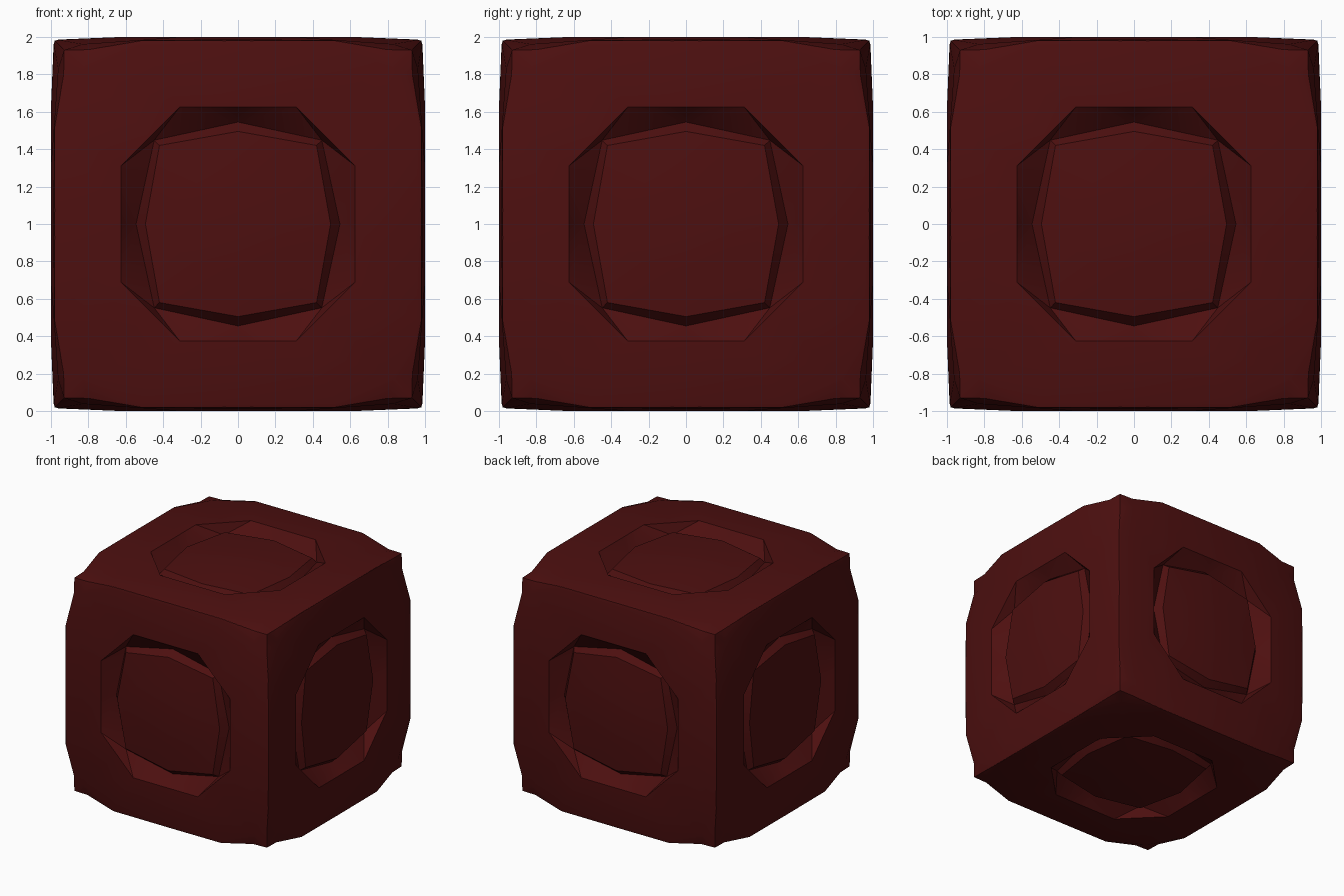
import bpy, bmesh, math
from itertools import permutations, product
from mathutils import Vector

if "Cube" in bpy.data.objects:
    bpy.data.objects.remove(bpy.data.objects["Cube"])

mat = bpy.data.materials.new("dark red")
mat.diffuse_color = (0.075, 0.005, 0.005, 1)
mat.use_nodes = True
mat.node_tree.nodes["Principled BSDF"].inputs["Base Color"].default_value = mat.diffuse_color


def build(name, pts, polys):
    """Repeat one eighth of a cube face (u >= v >= 0, w outward) over all 48 symmetries."""
    bm = bmesh.new()
    for order in permutations(range(3)):
        for signs in product((1, -1), repeat=3):
            for poly in polys:
                verts = []
                for key in poly:
                    p = pts[key]
                    verts.append(bm.verts.new(Vector([p[order[i]] * signs[i] for i in range(3)])
                                              + Vector((0, 0, 1))))
                f = bm.faces.new(verts)
                f.normal_update()
                if f.normal.dot(f.calc_center_median() - Vector((0, 0, 1))) < 0:
                    f.normal_flip()
    bmesh.ops.remove_doubles(bm, verts=bm.verts, dist=0.0005)
    mesh = bpy.data.meshes.new(name)
    bm.to_mesh(mesh)
    bm.free()
    mesh.materials.append(mat)
    obj = bpy.data.objects.new(name, mesh)
    bpy.context.collection.objects.link(obj)
    bpy.ops.object.select_all(action='DESELECT')
    obj.select_set(True)
    bpy.context.view_layer.objects.active = obj
    bpy.ops.object.shade_smooth_by_angle(angle=math.radians(30))


# outer cube frame with octagonal openings, cut corners and sloped recess walls
shell = {
    "rim_a": (0.625, 0, 1.0), "rim_b": (0.625, 0.312, 1.0), "rim_d": (0.468, 0.468, 1.0),
    "edge0": (0.958, 0, 0.986), "edge1": (0.958, 0.52, 0.984),
    "mid0": (0.98, 0, 0.98), "mid1": (0.98, 0.52, 0.978),
    "near": (0.932, 0.80, 0.932), "corner": (0.93, 0.93, 0.93),
    "face": (0.83, 0.83, 0.962),
    "base_a": (0.545, 0, 0.90), "base_d": (0.448, 0.448, 0.905),
}
build("cube_frame", shell, [
    ("rim_a", "rim_b", "edge1", "edge0"),
    ("edge0", "edge1", "mid1", "mid0"),
    ("rim_b", "rim_d", "face"),
    ("rim_b", "face", "edge1"),
    ("edge1", "face", "near"),
    ("edge1", "near", "mid1"),
    ("face", "corner", "near"),
    ("rim_a", "base_a", "rim_b"),
    ("rim_b", "base_a", "base_d"),
    ("rim_b", "base_d", "rim_d"),
])

# pillow panels sitting inside the recesses
panel = {
    "base_a": (0.545, 0, 0.90), "base_d": (0.448, 0.448, 0.905),
    "top_a": (0.495, 0, 0.96), "top_d": (0.42, 0.42, 0.948),
    "in_a": (0.25, 0, 0.982), "in_d": (0.22, 0.22, 0.976), "centre": (0, 0, 0.988),
}
build("face_panels", panel, [
    ("base_a", "base_d", "top_d", "top_a"),
    ("top_a", "top_d", "in_d", "in_a"),
    ("in_a", "in_d", "centre"),
])
